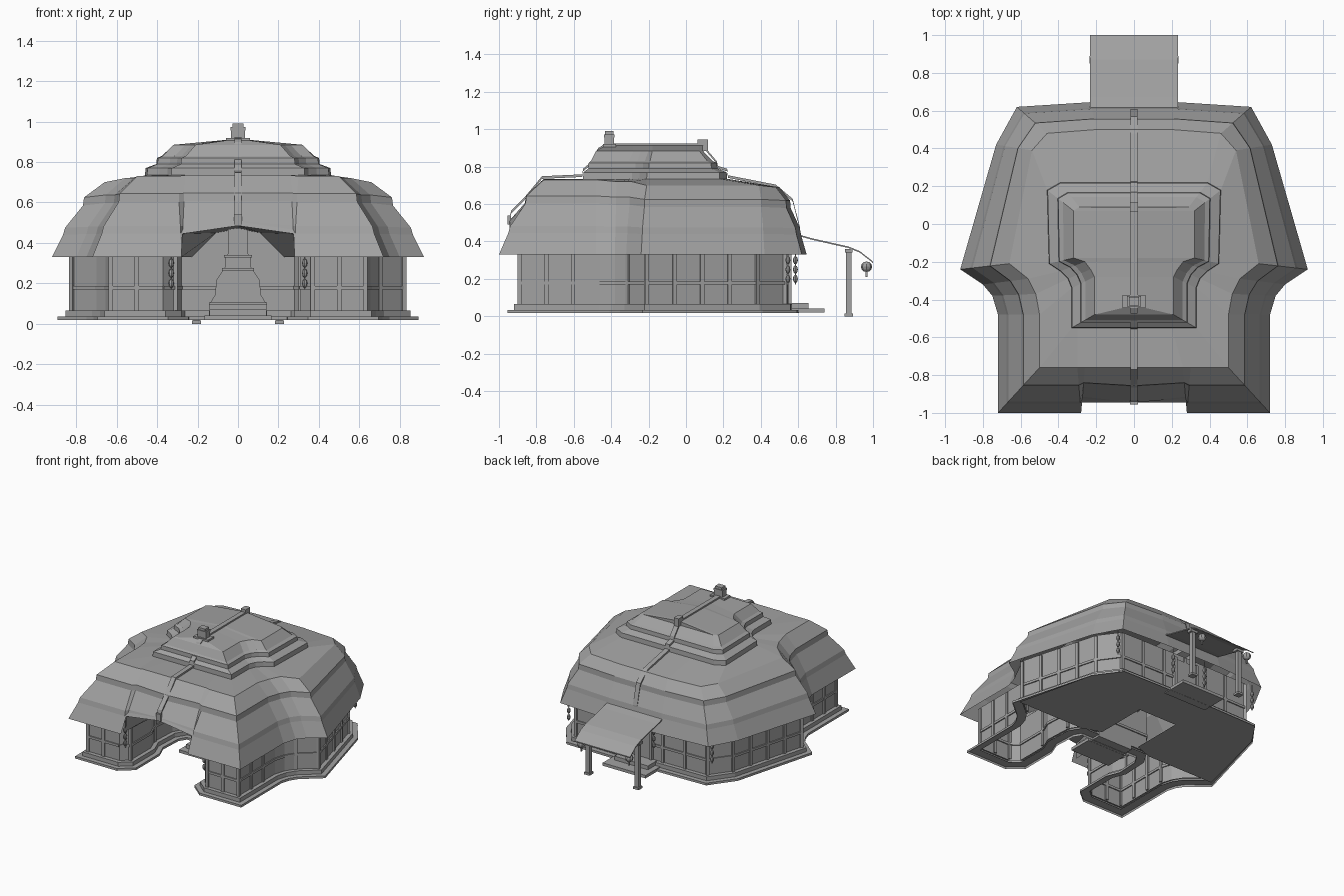
import bpy, bmesh, math
from mathutils import Vector, Matrix

if "Cube" in bpy.data.objects:
    bpy.data.objects.remove(bpy.data.objects["Cube"])

GREY = bpy.data.materials.new("grey")
GREY.diffuse_color = (.36, .36, .36, 1)
GREY.use_nodes = True
GREY.node_tree.nodes["Principled BSDF"].inputs["Base Color"].default_value = GREY.diffuse_color


def finish(name, bm, recalc=True):
    bmesh.ops.remove_doubles(bm, verts=bm.verts, dist=1e-5)
    if recalc:
        bmesh.ops.recalc_face_normals(bm, faces=bm.faces)
    me = bpy.data.meshes.new(name)
    bm.to_mesh(me)
    bm.free()
    me.materials.append(GREY)
    ob = bpy.data.objects.new(name, me)
    bpy.context.collection.objects.link(ob)
    return ob


def mirror_loop(half):
    return half + [(-p[0], *p[1:]) for p in reversed(half[1:-1])]


def loft(bm, rings, bottom=False, top=False):
    vs = [[bm.verts.new(p) for p in r] for r in rings]
    n = len(vs[0])
    for a, b in zip(vs, vs[1:]):
        for i in range(n):
            j = (i + 1) % n
            bm.faces.new((a[i], a[j], b[j], b[i]))
    if bottom:
        bm.faces.new(vs[0])
    if top:
        bm.faces.new(vs[-1])


def offset(loop, d):
    out = []
    for i, p in enumerate(loop):
        p = Vector(p)
        e1 = (p - Vector(loop[i - 1])).normalized()
        e2 = (Vector(loop[(i + 1) % len(loop)]) - p).normalized()
        n1, n2 = Vector((e1.y, -e1.x)), Vector((e2.y, -e2.x))
        out.append(tuple(p + (n1 + n2) * d / (1 + n1.dot(n2))))
    return out


def add_box(bm, c, s, angle=0.0):
    m = Matrix.Translation(c) @ Matrix.Rotation(angle, 4, 'Z') @ Matrix.Diagonal((*s, 1))
    bmesh.ops.create_cube(bm, size=1, matrix=m)


def boxes(name, items):
    bm = bmesh.new()
    for c, s in items:
        add_box(bm, c, s)
    return finish(name, bm)


def strip(name, path, half_w, thick):
    # band across x that follows a (y, z) path
    bm = bmesh.new()
    rings = [[(-half_w, y, z), (half_w, y, z), (half_w, y, z + thick), (-half_w, y, z + thick)]
             for y, z in path]
    loft(bm, rings, True, True)
    return finish(name, bm)


# roof: outlines (front centre round to back centre, right half)
EAVE = [(0, -.945), (.275, -.945), (.28, -1), (.72, -1), (.72, -.48), (.75, -.38), (.80, -.32), (.92, -.24),
        (.73, .42), (.62, .62), (.23, .645), (0, .645)]
SHOULDER = [(0, -.76), (.26, -.76), (.3, -.76), (.5, -.76), (.5, -.48), (.52, -.37), (.56, -.29), (.66, -.21),
            (.54, .39), (.46, .48), (.2, .5), (0, .5)]
TIER = [(0, -.55), (.2, -.55), (.3, -.55), (.33, -.55), (.33, -.34), (.35, -.29), (.39, -.25), (.45, -.21),
        (.46, .18), (.39, .22), (.2, .22), (0, .22)]
CROWN = [(0, -.48), (.14, -.48), (.18, -.48), (.21, -.48), (.21, -.28), (.23, -.24), (.26, -.2), (.32, -.18),
         (.32, .07), (.29, .09), (.15, .09), (0, .09)]
TILT = [.035, .035, .03, .03, .03, .02, .02, 0, 0, -.01, -.01, -.01]
ARCH = {0: .485, 1: .445}


def lerp_ring(a, b, t, z, tilt=0.0):
    ring = []
    for i, (p, q) in enumerate(zip(a, b)):
        zz, u = z + TILT[i] * tilt, t
        if i in ARCH and a is EAVE:
            zz = max(zz, ARCH[i] + .1 * t)
            u = max(0, (t - .25) / .75) if i == 0 else max(0, (t - .1) / .9)
        ring.append((p[0] + (q[0] - p[0]) * u, p[1] + (q[1] - p[1]) * u, zz))
    return mirror_loop(ring)


bm = bmesh.new()
rings = [lerp_ring(EAVE, SHOULDER, t, z, t) for t, z in
         [(0, .33), (.21, .44), (.25, .475), (.59, .585), (.61, .625), (1, .70)]]
rings += [lerp_ring(TIER, CROWN, t, z) for t, z in
          [(0, .735), (.02, .77), (.4, .79), (.42, .82), (.6, .83), (1, .885)]]
rings.append(mirror_loop([(0, max(y, -.43), .915) for x, y in CROWN]))
loft(bm, rings)
bmesh.ops.dissolve_degenerate(bm, dist=1e-5, edges=bm.edges)
finish("roof", bm)

# ridge band over the centre line, with end blocks
strip("ridge_band", [(-.95, .485), (-.935, .55), (-.865, .62), (-.77, .735), (-.555, .745), (-.55, .775),
                     (-.52, .80), (-.5, .83), (-.47, .885), (-.43, .91), (.09, .91), (.11, .88), (.165, .815),
                     (.17, .79), (.22, .775), (.225, .74), (.48, .69), (.57, .615), (.61, .46)], .018, .014)
boxes("ridge_end", [((0, .09, .915), (.04, .055, .06)), ((0, -.945, .515), (.04, .02, .05))])
boxes("chimney", [((0, -.41, .92), (.07, .05, .09)), ((0, -.41, .965), (.075, .055, .016)),
                  ((0, -.41, .98), (.055, .045, .02)), ((0, -.41, .91), (.12, .07, .02))])

# walls, with ledged base bands that are open underneath
HALF = [(0, -.2), (.28, -.2), (.34, -.3), (.35, -.5), (.31, -.6), (.31, -.84), (.37, -.89), (.63, -.89),
        (.63, -.46), (.655, -.38), (.70, -.31), (.82, -.21), (.66, .38), (.55, .53), (0, .54)]
WALL = mirror_loop(HALF)
bm = bmesh.new()
loft(bm, [[(x, y, z) for x, y in WALL] for z in (.05, .37)])
finish("walls", bm)
for name, d, z0, z1 in (("base_lower", .065, .018, .035), ("base_upper", .03, .035, .065)):
    bm = bmesh.new()
    o = offset(WALL, d)
    loft(bm, [[(x, y, z0) for x, y in o], [(x, y, z1) for x, y in o], [(x, y, z1) for x, y in WALL]])
    finish(name, bm)

# floor under the back hall, cut out behind the hearth
bm = bmesh.new()
hall = mirror_loop([(0, .25), (.16, .25), (.16, -.15), (.3, -.2), (.86, -.2), (.71, .41), (.59, .59), (0, .6)])
bm.faces.new([bm.verts.new((x, y, .025)) for x, y in hall])
finish("hall_floor", bm, recalc=False)

# timber frame on the walls: posts and a middle rail
bm = bmesh.new()
for i, p in enumerate(WALL):
    p, q = Vector(p), Vector(WALL[(i + 1) % len(WALL)])
    e = q - p
    ang = math.atan2(e.y, e.x)
    mid = (p + q) / 2
    add_box(bm, (mid.x, mid.y, .178), (e.length, .016, .018), ang)
    n = max(1, round(e.length / .16))
    if e.length > .13 and not -.21 < p.y == q.y < 0:
        for k in range(n):
            c = p + e * k / n
            add_box(bm, (c.x, c.y, .21), (.022, .02, .3), ang)
finish("timber_frame", bm)

# vaulted porch ceiling, falling towards the back, and its back panel
bm = bmesh.new()
rows = []
for y, prof in ((-.945, [(.28, .33), (.275, .445), (0, .485)]), (-.2, [(.23, .33), (.11, .45), (0, .47)])):
    full = [(-x, z) for x, z in prof] + prof[1::-1]
    rows.append([bm.verts.new((x, y, z)) for x, z in full])
for i in range(4):
    bm.faces.new((rows[0][i], rows[0][i + 1], rows[1][i + 1], rows[1][i]))
finish("porch_ceiling", bm)
boxes("porch_back_panel", [((0, -.19, .405), (.4, .02, .13))])

# bell-shaped hearth in the porch
bm = bmesh.new()
bell = [(.145, .02), (.14, .1), (.115, .14), (.105, .22), (.075, .265), (.065, .28), (.065, .33), (.05, .345), (.05, .48)]
outline = [(x, z) for x, z in bell] + [(-x, z) for x, z in reversed(bell)]
loft(bm, [[(x, y, z) for x, z in outline] for y in (-.34, -.2)], False, True)
bm.faces.new([bm.verts.new((x, -.34, z)) for x, z in outline])
finish("hearth", bm)
boxes("hearth_ledges", [((0, -.28, .1), (.285, .16, .012)), ((0, -.28, .27), (.16, .15, .012)),
                        ((0, -.28, .335), (.14, .15, .012))])
boxes("porch_steps", [((0, -.38, .03), (.33, .18, .022)), ((0, -.35, .055), (.28, .14, .03))])

# back canopy, posts, steps and door
strip("canopy", [(.59, .433), (.67, .41), (.78, .385), (.87, .365), (.93, .34), (1.0, .285)], .232, .008)
boxes("canopy_posts", [b for s in (-1, 1) for b in (
    ((s * .205, .87, .18), (.03, .03, .36)), ((s * .205, .87, .008), (.046, .046, .016)),
    ((s * .205, .87, .35), (.06, .04, .02)))])
boxes("back_steps", [((0, .64, .03), (.36, .2, .022)), ((0, .6, .055), (.28, .11, .03))])
boxes("back_door", [((0, .545, .19), (.17, .02, .26)), ((-.095, .55, .19), (.02, .03, .28)),
                    ((.095, .55, .19), (.02, .03, .28))])

# hanging lanterns and bead strings
bm = bmesh.new()


def bead(c, r, h):
    m = Matrix.Translation(c) @ Matrix.Diagonal((r, r, h, 1))
    bmesh.ops.create_uvsphere(bm, u_segments=8, v_segments=6, radius=1, matrix=m)


for s in (-1, 1):
    bead((s * .2, .965, .265), .03, .028)
    add_box(bm, (s * .2, .965, .225), (.01, .01, .03))
    for x, y in ((.33, -.876), (.14, .585), (.6, .545)):
        add_box(bm, (s * x, y, .27), (.004, .004, .2))
        for z in (.2, .25, .3):
            bead((s * x, y, z), .013, .022)
finish("lanterns", bm)
